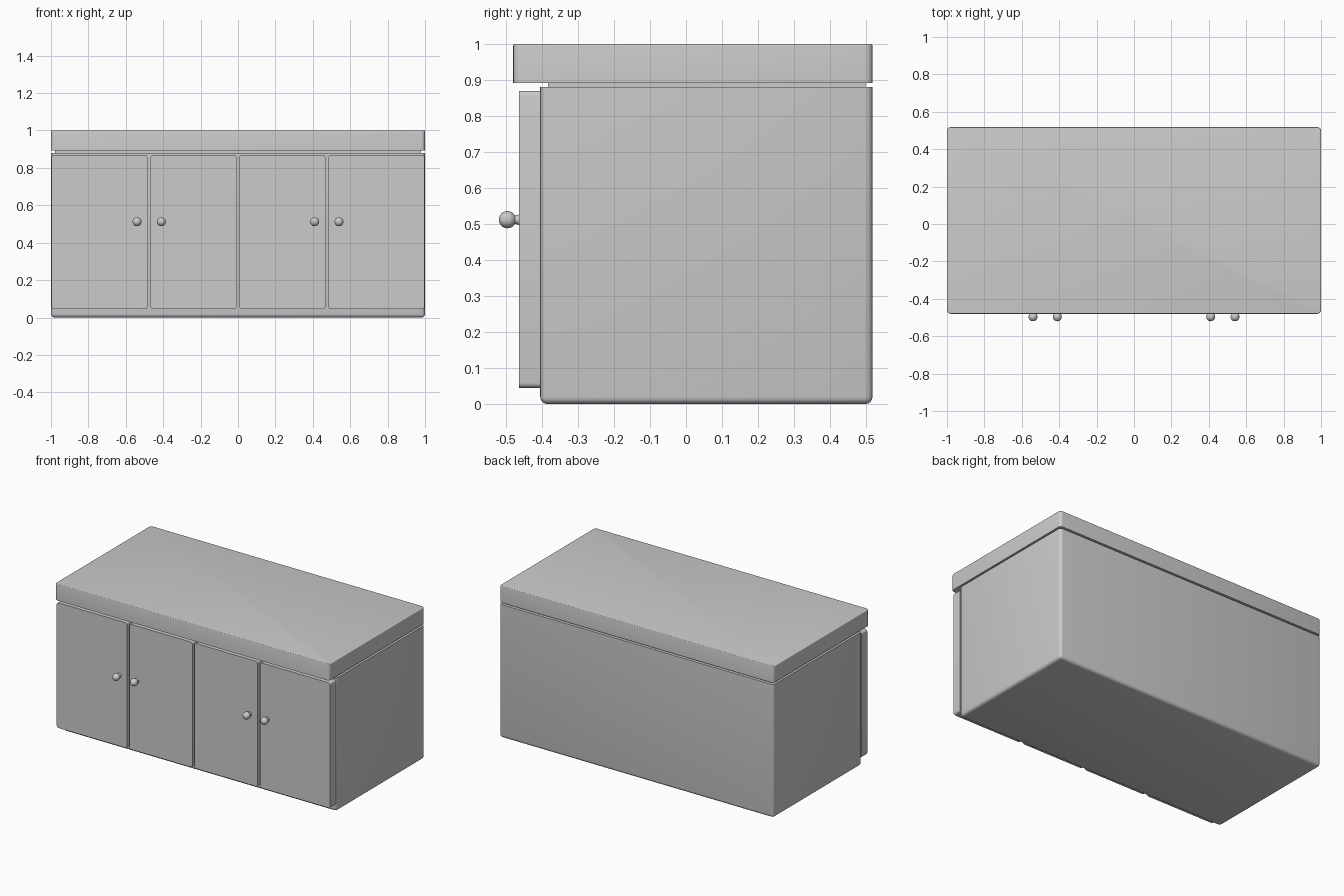
import bpy, bmesh, math
from mathutils import Vector

if "Cube" in bpy.data.objects:
    bpy.data.objects.remove(bpy.data.objects["Cube"])


def finish(bm, name):
    bmesh.ops.recalc_face_normals(bm, faces=bm.faces)
    me = bpy.data.meshes.new(name)
    bm.to_mesh(me)
    bm.free()
    ob = bpy.data.objects.new(name, me)
    bpy.context.collection.objects.link(ob)
    bpy.ops.object.select_all(action='DESELECT')
    ob.select_set(True)
    bpy.context.view_layer.objects.active = ob
    bpy.ops.object.shade_smooth_by_angle(angle=math.radians(35))
    return ob


def box(name, lo, hi, bevels=()):
    """Box from corner to corner; each bevel is (edge test, radius)."""
    lo, hi = Vector(lo), Vector(hi)
    bm = bmesh.new()
    bmesh.ops.create_cube(bm, size=1)
    for v in bm.verts:
        v.co = Vector((lo[i] + (v.co[i] + 0.5) * (hi[i] - lo[i])) for i in range(3))
    for test, radius in bevels:
        edges = [e for e in bm.edges if test(e.verts[0].co, e.verts[1].co)]
        bmesh.ops.bevel(bm, geom=edges, offset=radius, segments=4,
                        profile=0.5, affect='EDGES')
    return finish(bm, name)


def along(axis):
    others = [i for i in range(3) if i != axis]
    return lambda a, b: all(abs(a[i] - b[i]) < 1e-5 for i in others)


def at_height(z):
    return lambda a, b: abs(a.z - z) < 1e-5 and abs(b.z - z) < 1e-5


# Cabinet body: rounded upright corners and underside, crisp top
upright = along(2)
box("cabinet_body", (-1, -0.405, 0), (1, 0.518, 0.88),
    [(lambda a, b: upright(a, b) or at_height(0)(a, b), 0.02)])

# Recessed neck between body and worktop
box("neck", (-0.978, -0.383, 0.86), (0.978, 0.498, 0.91))

# Worktop slab
box("worktop", (-1, -0.48, 0.892), (1, 0.518, 1.0),
    [(upright, 0.02), (at_height(1.0), 0.005)])


# Knob: ball on a flared stem, lathed around the y axis
def knob(name, x, z):
    ball_y, r = -0.496, 0.024
    profile = [(ball_y + r * -math.cos(t), r * math.sin(t))
               for t in [math.radians(a) for a in range(0, 151, 15)]]
    profile += [(-0.471, 0.0125), (-0.463, 0.015)]
    bm = bmesh.new()
    vs = [bm.verts.new((x, y, z + rad)) for y, rad in profile]
    es = [bm.edges.new(p) for p in zip(vs, vs[1:])]
    bmesh.ops.spin(bm, geom=vs + es, cent=(x, 0, z), axis=(0, 1, 0),
                   angle=math.tau, steps=24, use_duplicate=False)
    bmesh.ops.remove_doubles(bm, verts=bm.verts, dist=1e-5)
    return finish(bm, name)


# Four doors and knobs, mirrored left and right
for side, s in (("left", -1), ("right", 1)):
    for kind, x0, x1, kx in (("inner", 0.008, 0.467, 0.41),
                             ("outer", 0.484, 0.997, 0.54)):
        xa, xb = sorted((s * x0, s * x1))
        box(f"{side}_{kind}_door", (xa, -0.464, 0.045), (xb, -0.404, 0.87),
            [(along(1), 0.014)])
        knob(f"{side}_{kind}_knob", s * kx, 0.512)
